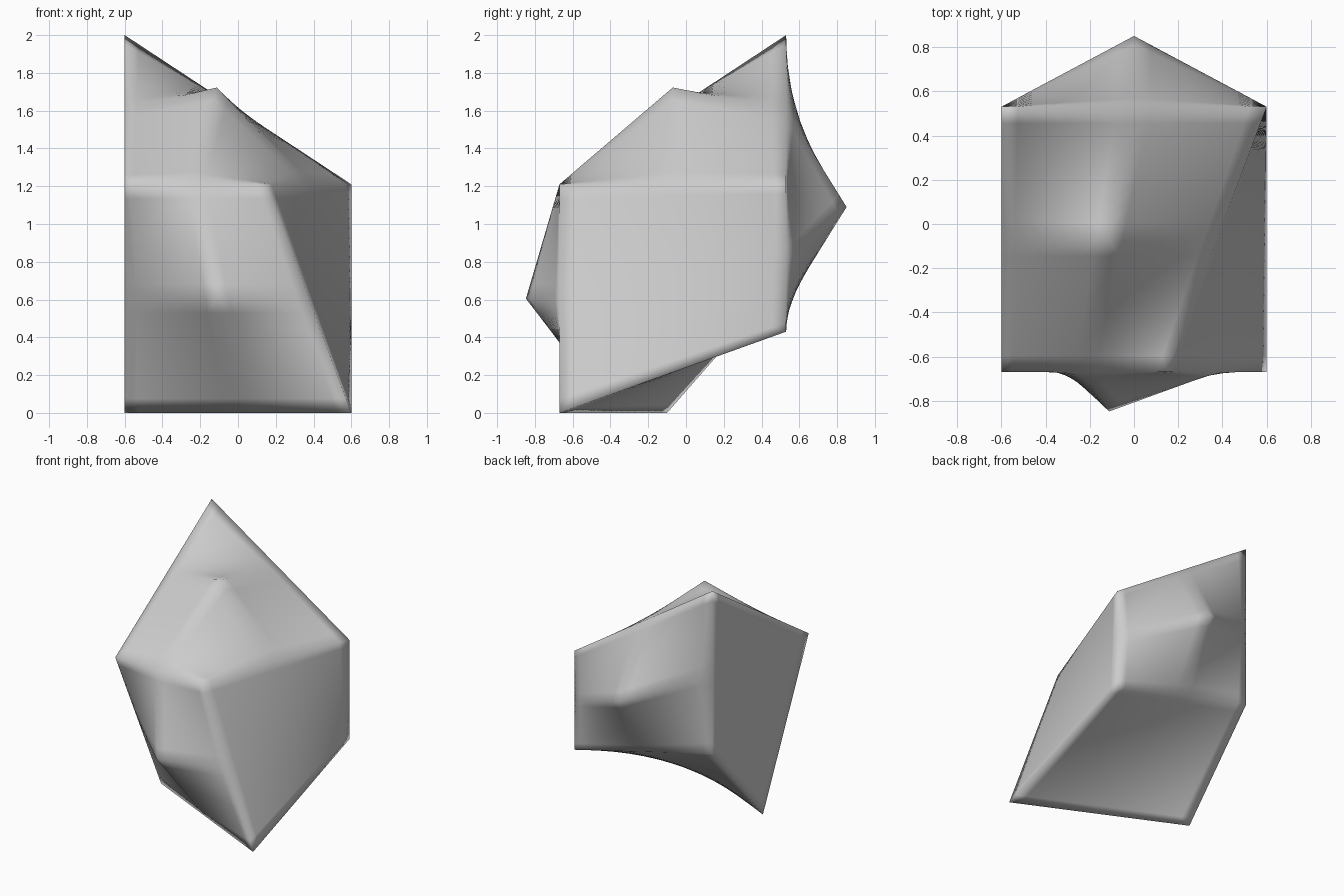
import bpy, bmesh
from mathutils import Vector

if "Cube" in bpy.data.objects:
    bpy.data.objects.remove(bpy.data.objects["Cube"])

# Skewed block: eight corners (l/r = left/right, f/b = front/back, t/d = top/bottom)
C = {
    "lfd": (-0.6, -0.10, 0.0), "rfd": (0.6, -0.67, 0.0),
    "rbd": (0.6, 0.53, 0.43), "lbd": (-0.6, 0.53, 0.72),
    "lft": (-0.6, -0.67, 1.21), "rft": (0.15, -0.67, 1.21),
    "rbt": (0.6, 0.53, 1.21), "lbt": (-0.6, 0.53, 2.0),
}
# Each side: its corners and how far its centre is pulled outwards
SIDES = [
    ("lfd rfd rft lft", (0, -0.32, 0)),   # front
    ("rbd lbd lbt rbt", (0, 0.32, 0)),    # back
    ("lft rft rbt lbt", (0, 0, 0.315)),   # top
    ("lfd lbd rbd rfd", (0, 0, 0)),       # bottom
    ("lbd lfd lft lbt", (0, 0, 0)),       # left
    ("rfd rbd rbt rft", (0, 0, 0)),       # right
]

bm = bmesh.new()
corner = {k: bm.verts.new(v) for k, v in C.items()}
mids = {}


def midpoint(a, b):
    """Shared vertex halfway along an edge of the block."""
    key = frozenset((a, b))
    if key not in mids:
        mids[key] = bm.verts.new((Vector(C[a]) + Vector(C[b])) / 2)
    return mids[key]


# Four quads per side meeting at the pulled centre
for names, pull in SIDES:
    n = names.split()
    centre = sum((Vector(C[k]) for k in n), Vector()) / 4 + Vector(pull)
    cv = bm.verts.new(centre)
    for i in range(4):
        bm.faces.new((corner[n[i]], midpoint(n[i], n[(i + 1) % 4]),
                      cv, midpoint(n[i - 1], n[i])))
bmesh.ops.recalc_face_normals(bm, faces=bm.faces)
for f in bm.faces:
    f.smooth = True

mesh = bpy.data.meshes.new("rock")
bm.to_mesh(mesh)
bm.free()
rock = bpy.data.objects.new("rock", mesh)
bpy.context.collection.objects.link(rock)

# Straight subdivision turns the twisted quads into ruled patches
sub = rock.modifiers.new("patches", 'SUBSURF')
sub.subdivision_type = 'SIMPLE'
sub.levels = sub.render_levels = 3
